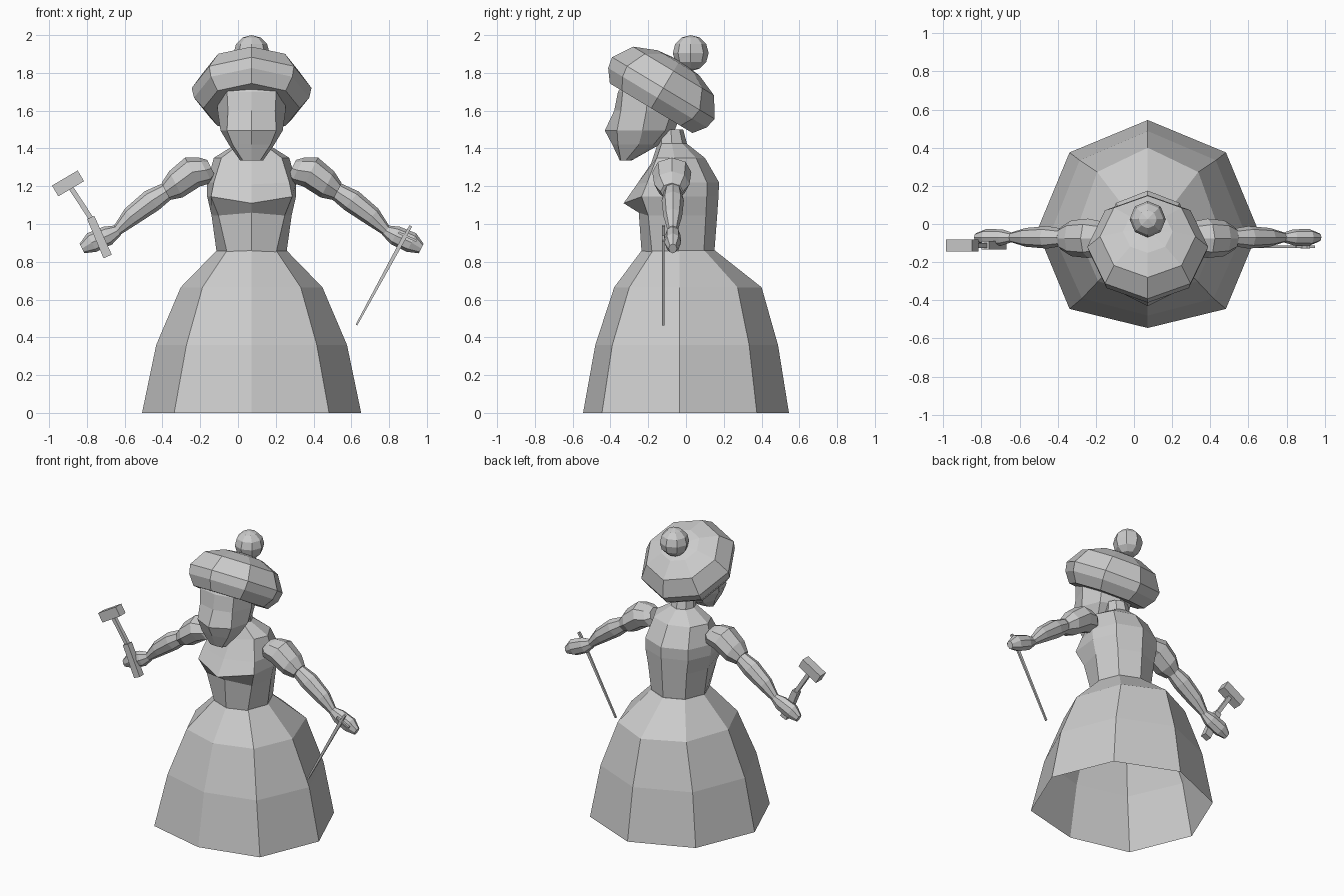
import bpy, bmesh, math
from mathutils import Vector, Matrix

if "Cube" in bpy.data.objects:
    bpy.data.objects.remove(bpy.data.objects["Cube"])

CX = 0.072  # body centre line
grey = bpy.data.materials.new("plain grey")
grey.diffuse_color = (0.6, 0.6, 0.6, 1)
grey.use_nodes = True
grey.node_tree.nodes["Principled BSDF"].inputs["Base Color"].default_value = grey.diffuse_color


def finish(name, bm):
    bmesh.ops.recalc_face_normals(bm, faces=bm.faces)
    me = bpy.data.meshes.new(name)
    bm.to_mesh(me)
    bm.free()
    me.materials.append(grey)
    ob = bpy.data.objects.new(name, me)
    bpy.context.collection.objects.link(ob)
    return ob


def loft(name, rings, cap_start=True, cap_end=True):
    bm = bmesh.new()
    loops = [[bm.verts.new(p) for p in r] for r in rings]
    for a, b in zip(loops, loops[1:]):
        n = len(a)
        for i in range(n):
            bm.faces.new((a[i], a[(i + 1) % n], b[(i + 1) % n], b[i]))
    if cap_start:
        bm.faces.new(loops[0])
    if cap_end:
        bm.faces.new(loops[-1])
    return finish(name, bm)


def body_ring(z, w, side_y, front_y, back_y, diag_w, diag_y, front_z=None):
    """Eight-sided mirrored ring: front, front diagonal, side, back diagonal, back."""
    fz = z if front_z is None else front_z
    back_diag = side_y + (back_y - side_y) * 0.707
    half = [(diag_w, diag_y, z), (w, side_y, z), (w * 0.707, back_diag, z)]
    pts = [(0, front_y, fz)] + half + [(0, back_y, z)]
    pts += [(-x, y, h) for x, y, h in reversed(half)]
    return [(x + CX, y, h) for x, y, h in pts]


def tube(name, path, y, side=1, depth=1.0, n=8):
    """Limb along (x, z, radius) points; side=-1 mirrors it about the body."""
    pts = [Vector((CX + side * (x - CX), y, z)) for x, z, r in path]
    axis = (pts[-1] - pts[0]).normalized()
    across = axis.cross(Vector((0, 1, 0)))
    rings = []
    for p, (_, _, r) in zip(pts, path):
        rings.append([p + across * (r * math.cos(i * math.tau / n))
                      + Vector((0, depth * r * math.sin(i * math.tau / n), 0))
                      for i in range(n)])
    return loft(name, rings)


def bar(name, a, b, y, wa, wb, depth):
    """Square bar between two (x, z) points."""
    a, b = Vector((a[0], y, a[1])), Vector((b[0], y, b[1]))
    across = (b - a).normalized().cross(Vector((0, 1, 0)))
    rings = []
    for p, w in ((a, wa), (b, wb)):
        rings.append([p + across * (w / 2 * s) + Vector((0, depth / 2 * t, 0))
                      for s, t in ((1, 1), (1, -1), (-1, -1), (-1, 1))])
    return loft(name, rings)


# Skirt, open underneath
loft("skirt", [
    body_ring(0.0, 0.58, -0.035, -0.545, 0.545, 0.41, -0.445),
    body_ring(0.36, 0.505, -0.035, -0.48, 0.487, 0.345, -0.39),
    body_ring(0.665, 0.375, -0.035, -0.38, 0.40, 0.26, -0.30),
    body_ring(0.86, 0.185, -0.035, -0.235, 0.153, 0.13, -0.175),
], cap_start=False)

# Bodice with neck
loft("bodice", [
    body_ring(0.85, 0.185, -0.04, -0.235, 0.15, 0.13, -0.18),
    body_ring(1.045, 0.212, -0.04, -0.25, 0.165, 0.175, -0.20, 1.06),
    body_ring(1.145, 0.235, -0.04, -0.33, 0.172, 0.215, -0.235, 1.11),
    body_ring(1.22, 0.235, -0.045, -0.26, 0.175, 0.20, -0.205, 1.21),
    body_ring(1.35, 0.20, -0.06, -0.185, 0.10, 0.16, -0.155, 1.32),
    body_ring(1.425, 0.08, -0.075, -0.15, 0.005, 0.06, -0.13),
    body_ring(1.50, 0.07, -0.08, -0.145, -0.015, 0.05, -0.125),
])

# Head with pointed chin
loft("head", [
    body_ring(1.335, 0.06, -0.32, -0.35, -0.29, 0.045, -0.345),
    body_ring(1.42, 0.12, -0.25, -0.39, -0.14, 0.10, -0.36),
    body_ring(1.495, 0.165, -0.23, -0.43, -0.06, 0.13, -0.365),
    body_ring(1.60, 0.18, -0.21, -0.38, -0.02, 0.125, -0.345),
    body_ring(1.70, 0.18, -0.20, -0.36, -0.02, 0.13, -0.335),
    body_ring(1.78, 0.13, -0.20, -0.31, -0.08, 0.10, -0.29),
])

# Tilted beret
tilt = Matrix.Translation((CX, -0.12, 1.72)) @ Matrix.Rotation(math.radians(-31), 4, 'X')
beret_profile = [(0.255, -0.125), (0.305, -0.06), (0.317, 0.0),
                 (0.25, 0.105), (0.13, 0.155), (0.045, 0.165)]
loft("beret", [[tilt @ Vector((r * math.cos(i * math.tau / 8), r * math.sin(i * math.tau / 8), h))
                for i in range(8)] for r, h in beret_profile])

# Pompom
bm = bmesh.new()
bmesh.ops.create_uvsphere(bm, u_segments=8, v_segments=6, radius=0.095,
                          matrix=Matrix.Translation((CX, 0.025, 1.905)))
finish("pompom", bm)

# Arms: puffed sleeve, forearm and hand on both sides
sleeve = [(0.285, 1.295, 0.05), (0.315, 1.285, 0.074), (0.385, 1.275, 0.086),
          (0.473, 1.21, 0.078), (0.526, 1.172, 0.05)]
forearm = [(0.52, 1.175, 0.048), (0.60, 1.124, 0.062), (0.711, 1.04, 0.052), (0.785, 0.965, 0.028)]
hand = [(0.775, 0.968, 0.028), (0.833, 0.939, 0.052), (0.918, 0.902, 0.055), (0.97, 0.87, 0.028)]
for side, label in ((1, "left"), (-1, "right")):
    tube(label + "_sleeve", sleeve, -0.075, side, 1.2)
    tube(label + "_forearm", forearm, -0.07, side, 0.95)
    tube(label + "_hand", hand, -0.07, side, 0.8)

# Hammer
bar("hammer_head", (-0.968, 1.175), (-0.832, 1.255), -0.112, 0.066, 0.066, 0.062)
bar("hammer_shaft", (-0.89, 1.20), (-0.772, 1.02), -0.112, 0.026, 0.026, 0.026)
bar("hammer_grip", (-0.78, 1.035), (-0.69, 0.828), -0.112, 0.042, 0.048, 0.045)

# Thin pointed blade with a small crossbar
bar("blade", (0.886, 0.94), (0.627, 0.465), -0.12, 0.022, 0.01, 0.012)
bar("crossbar", (0.85, 0.955), (0.945, 0.91), -0.12, 0.012, 0.012, 0.014)
bar("blade_grip", (0.88, 0.93), (0.915, 0.99), -0.12, 0.016, 0.016, 0.016)
